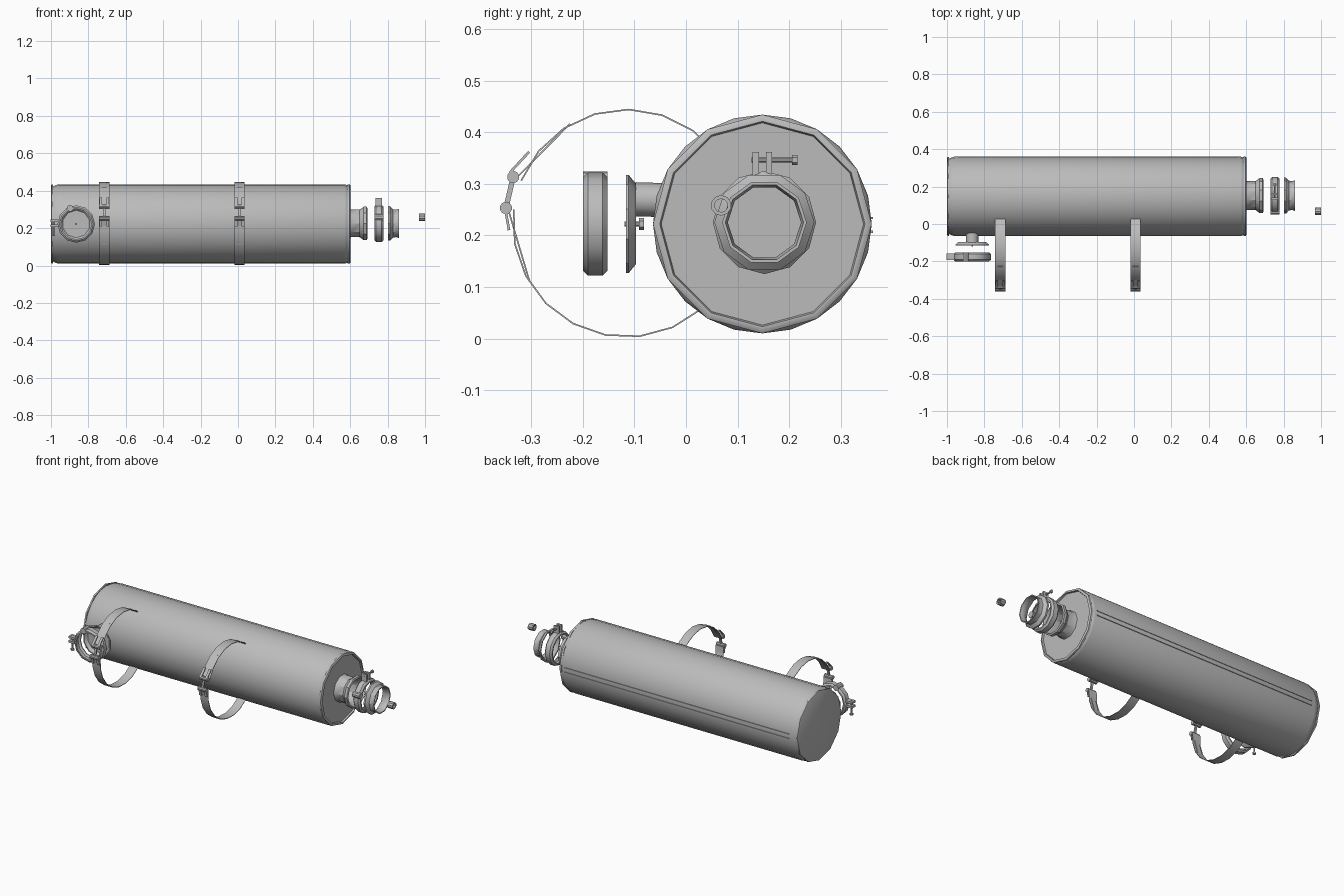
import bpy, bmesh
from math import sin, cos, pi, radians
from mathutils import Vector, Matrix

cube = bpy.data.objects.get("Cube")
if cube:
    bpy.data.objects.remove(cube, do_unlink=True)

steel = bpy.data.materials.new("grey steel")
steel.use_nodes = True
GREY = (0.5, 0.5, 0.5, 1)
steel.diffuse_color = GREY
steel.node_tree.nodes["Principled BSDF"].inputs["Base Color"].default_value = GREY

X, Y, Z = Vector((1, 0, 0)), Vector((0, 1, 0)), Vector((0, 0, 1))
parts = []


def finish(name, bm):
    bmesh.ops.remove_doubles(bm, verts=bm.verts, dist=1e-5)
    bmesh.ops.recalc_face_normals(bm, faces=bm.faces)
    mesh = bpy.data.meshes.new(name)
    bm.to_mesh(mesh)
    bm.free()
    mesh.materials.append(steel)
    ob = bpy.data.objects.new(name, mesh)
    bpy.context.collection.objects.link(ob)
    parts.append(ob)
    return ob


def frame(origin, side, up, axis):
    m = Matrix((side, up, axis)).transposed().to_4x4()
    m.translation = origin
    return m


def lathe(name, mat, profile, sides, start=0.0, sweep=2 * pi):
    """Turn a closed (position, radius) outline about the frame's axis."""
    bm = bmesh.new()
    full = sweep > 6.28
    rings = []
    for i in range(sides if full else sides + 1):
        a = start + sweep * i / sides
        rings.append([bm.verts.new(mat @ Vector((r * sin(a), r * cos(a), t)))
                      for t, r in profile])
    n = len(profile)
    for i in range(sides):
        p, q = rings[i], rings[(i + 1) % len(rings)]
        for j in range(n):
            k = (j + 1) % n
            if profile[j][1] + profile[k][1] > 0:
                bm.faces.new((p[j], p[k], q[k], q[j]))
    if not full:
        bm.faces.new(rings[0])
        bm.faces.new(rings[-1])
    return finish(name, bm)


def rod(name, a, b, radius, sides=10):
    a, b = Vector(a), Vector(b)
    bm = bmesh.new()
    turn = (b - a).to_track_quat('Z', 'Y').to_matrix().to_4x4()
    bmesh.ops.create_cone(bm, cap_ends=True, segments=sides, radius1=radius, radius2=radius,
                          depth=(b - a).length, matrix=Matrix.Translation((a + b) / 2) @ turn)
    return finish(name, bm)


def box(name, mat, centre, size):
    bm = bmesh.new()
    bmesh.ops.create_cube(bm, size=1, matrix=mat @ Matrix.Translation(centre)
                          @ Matrix.Diagonal((*size, 1)))
    return finish(name, bm)


def strip(name, x, a, b, width, thick):
    """Flat bar between two (y, z) points."""
    a, b = Vector((x, *a)), Vector((x, *b))
    d = (b - a).normalized()
    return box(name, frame((a + b) / 2, X, d.cross(X), d), (0, 0, 0),
               (width, thick, (b - a).length))


# Main canister with raised end rims
CY, CZ = 0.148, 0.222
tank = frame(Vector((0, CY, CZ)), Y, Z, X)
lathe("canister", tank, [(-0.995, 0), (-0.995, 0.198), (-0.975, 0.208), (-0.96, 0.212),
                         (0.57, 0.212), (0.585, 0.207), (0.592, 0.198), (0.592, 0)], 24)
lathe("front_rim", tank, [(0.585, 0.212), (0.597, 0.212), (0.601, 0.206), (0.601, 0.199),
                          (0.592, 0.196), (0.585, 0.196)], 12)
lathe("rear_rim", tank, [(-0.988, 0.211), (-0.997, 0.211), (-1.0, 0.205), (-1.0, 0),
                         (-0.988, 0)], 12)
for z in (0.207, 0.234):
    box("seam", Matrix.Identity(4), (-0.19, 0.359, z), (1.5, 0.006, 0.004))

# Outlet pipe stub and separate flared connector
outlet = frame(Vector((0, 0.152, 0.225)), Y, Z, X)
lathe("outlet_pipe", outlet, [(0.59, 0.083), (0.605, 0.077), (0.65, 0.077), (0.672, 0.094),
                              (0.688, 0.094), (0.692, 0.085), (0.67, 0.078), (0.65, 0.071),
                              (0.59, 0.071)], 10, pi / 10)
lathe("outlet_connector", outlet, [(0.802, 0.097), (0.812, 0.097), (0.828, 0.08), (0.845, 0.077),
                                   (0.86, 0.082), (0.86, 0.076), (0.84, 0.071), (0.82, 0.075),
                                   (0.802, 0.089)], 10, pi / 10)
lathe("loose_nut", frame(Vector((0, 0.068, 0.258)), Y, Z, X),
      [(0.967, 0.02), (1.0, 0.02), (1.0, 0.013), (0.967, 0.013)], 10)

# Inlet flange with centre bolt and short neck
IX, IZ = -0.865, 0.222
inlet = frame(Vector((IX, 0, IZ)), -Z, -X, Y)
lathe("inlet_flange", inlet, [(-0.116, 0.095), (-0.111, 0.095), (-0.097, 0.078), (-0.097, 0),
                              (-0.1, 0), (-0.1, 0.074), (-0.116, 0.088)], 10, pi / 10)
rod("inlet_neck", (IX, -0.099, 0.27), (IX, 0, 0.267), 0.033, 12)
rod("inlet_bolt", (IX, -0.119, IZ), (IX, -0.085, IZ), 0.005)
rod("inlet_bolt_nut", (IX, -0.091, IZ), (IX, -0.081, IZ), 0.012, 6)


# Channel clamps with lugs and a cross bolt
def clamp(name, mat):
    w = 0.024
    lathe(name + "_band", mat, [(-w, 0.082), (-w, 0.09), (-w * 0.6, 0.1), (w * 0.6, 0.1),
                                (w, 0.09), (w, 0.082), (w * 0.8, 0.082), (w * 0.5, 0.094),
                                (-w * 0.5, 0.094), (-w * 0.8, 0.082)], 12)
    for s in (-0.017, 0.009):
        box(name + "_lug", mat, (s, 0.114, 0), (0.012, 0.046, 0.034))
    rod(name + "_bolt", mat @ Vector((-0.025, 0.121, 0)), mat @ Vector((0.062, 0.121, 0)), 0.005)
    rod(name + "_nut", mat @ Vector((0.053, 0.121, 0)), mat @ Vector((0.064, 0.121, 0)), 0.01, 6)
    rod(name + "_hinge", mat @ Vector((-0.084, 0.033, -w)), mat @ Vector((-0.084, 0.033, w)), 0.018)


clamp("outlet_clamp", outlet @ Matrix.Translation((0, 0, 0.753)))
clamp("inlet_clamp", inlet @ Matrix.Translation((0, 0, -0.176)))

# Mounting straps with hinged clasps
for x in (-0.715, 0.008):
    lathe("strap", frame(Vector((x, -0.115, 0.2235)), Y, Z, X),
          [(-0.027, 0.222), (0.027, 0.222), (0.027, 0.219), (-0.027, 0.219)],
          20, radians(-68), radians(345))
    upper, lower = (-0.335, 0.313), (-0.349, 0.253)
    for y, z in (upper, lower):
        rod("clasp_barrel", (x - 0.028, y, z), (x + 0.028, y, z), 0.012)
    strip("clasp_link", x, upper, lower, 0.012, 0.01)
    for dx in (-0.019, 0.019):
        strip("clasp_rail", x + dx, (-0.341, 0.322), (-0.304, 0.362), 0.015, 0.005)
        strip("clasp_rail", x + dx, (-0.35, 0.25), (-0.343, 0.21), 0.015, 0.005)
    strip("upper_tongue", x, (-0.33, 0.31), (-0.225, 0.416), 0.03, 0.003)
    strip("lower_tongue", x, (-0.343, 0.245), (-0.303, 0.11), 0.03, 0.003)

# Smooth shading with sharp edges kept
bpy.ops.object.select_all(action='DESELECT')
for ob in parts:
    ob.select_set(True)
bpy.context.view_layer.objects.active = parts[0]
bpy.ops.object.shade_smooth_by_angle(angle=radians(35))
